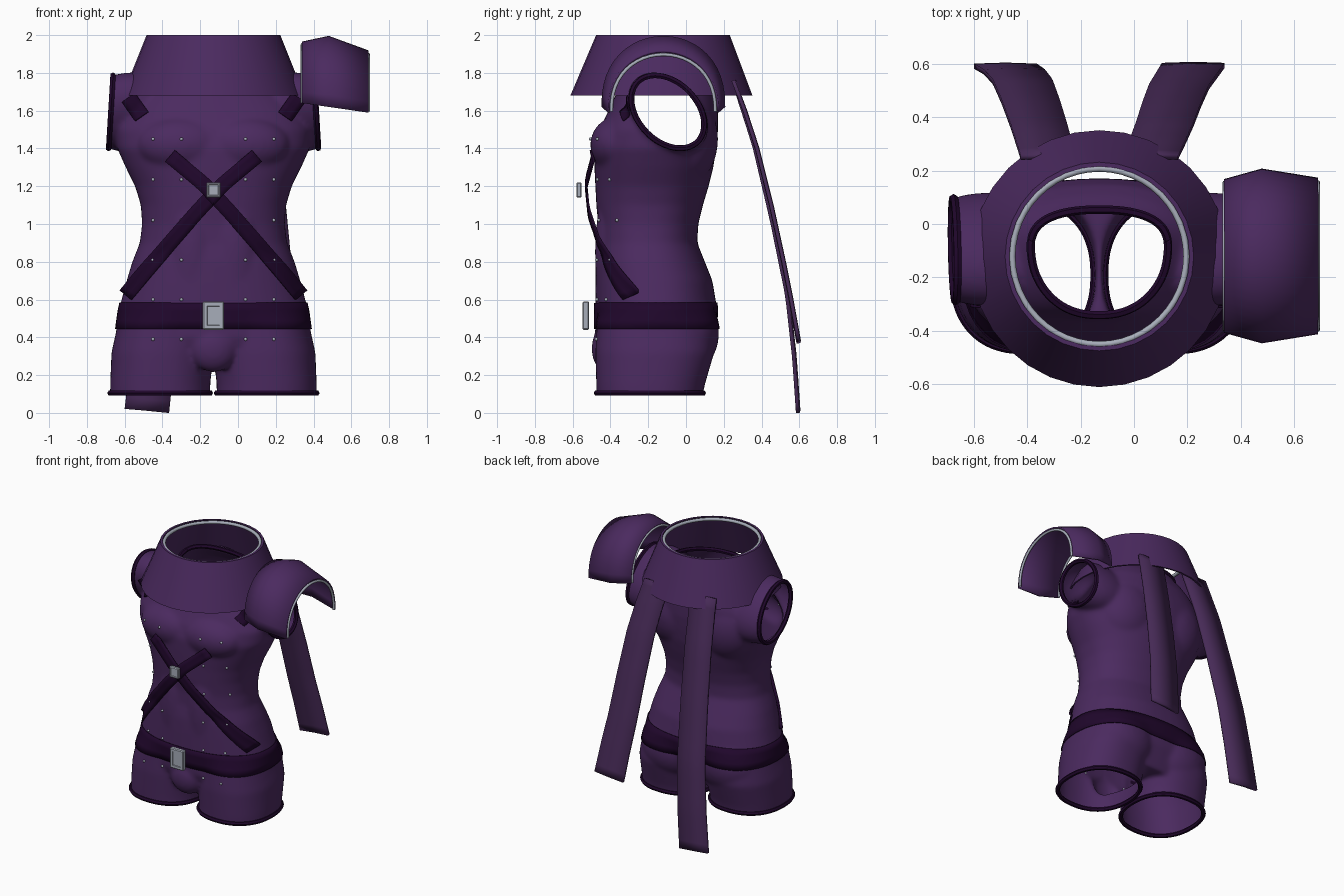
import bpy, bmesh, math
from mathutils import Vector, Matrix
from mathutils.bvhtree import BVHTree

if "Cube" in bpy.data.objects:
    bpy.data.objects.remove(bpy.data.objects["Cube"])

CX, CY = -0.13, -0.13   # body axis; all parts are built around x = 0 and shifted by CX


def material(name, rgb):
    m = bpy.data.materials.new(name)
    m.use_nodes = True
    m.diffuse_color = (*rgb, 1)
    m.node_tree.nodes["Principled BSDF"].inputs["Base Color"].default_value = (*rgb, 1)
    return m


PURPLE = material("purple cloth", (0.070, 0.023, 0.115))
RIBBON = material("ribbon purple", (0.062, 0.023, 0.094))
DARK = material("dark leather", (0.014, 0.002, 0.024))
SILVER = material("silver metal", (0.39, 0.42, 0.49))


def finish(name, bm, mat, angle=40, thickness=0):
    me = bpy.data.meshes.new(name)
    bmesh.ops.recalc_face_normals(bm, faces=bm.faces)
    bm.to_mesh(me)
    bm.free()
    ob = bpy.data.objects.new(name, me)
    ob.location.x = CX
    bpy.context.collection.objects.link(ob)
    me.materials.append(mat)
    if thickness:
        mod = ob.modifiers.new("thickness", "SOLIDIFY")
        mod.thickness, mod.offset = thickness, 0
    bpy.ops.object.select_all(action="DESELECT")
    ob.select_set(True)
    bpy.context.view_layer.objects.active = ob
    bpy.ops.object.shade_smooth_by_angle(angle=math.radians(angle))
    return ob


def loft(bm, rows, closed=False, caps=False):
    rings = [[bm.verts.new(p) for p in row] for row in rows]
    n = len(rings[0])
    for a, b in zip(rings, rings[1:]):
        for i in range(n if closed else n - 1):
            j = (i + 1) % n
            bm.faces.new((a[i], a[j], b[j], b[i]))
    if caps:
        bm.faces.new(rings[0][::-1])
        bm.faces.new(rings[-1])


def section(x, z, half, front, back, taper=0, power=2.3, n=48):
    """Rounded cross-section; taper narrows its front."""
    ring = []
    for i in range(n):
        c, s = math.cos(i * math.tau / n), math.sin(i * math.tau / n)
        px = math.copysign(abs(c) ** (2 / power), c) * half * (1 + taper * s)
        py = math.copysign(abs(s) ** (2 / power), s) * (back - front) / 2
        ring.append((x + px, (front + back) / 2 + py, z))
    return ring


def ellipsoid(bm, center, radii, tilt=0):
    bmesh.ops.create_uvsphere(bm, u_segments=32, v_segments=20, radius=1,
                              matrix=Matrix.Translation(center) @ Matrix.Rotation(math.radians(tilt), 4, "X")
                              @ Matrix.Diagonal((*radii, 1)))


def lerp_path(pts, n):
    out = []
    for i in range(n + 1):
        t = i / n * (len(pts) - 1)
        k = min(int(t), len(pts) - 2)
        out.append(Vector(pts[k]).lerp(Vector(pts[k + 1]), t - k))
    return out


# Torso: trunk, legs, shoulders and muscles fused into one skin
bm = bmesh.new()
trunk = [(.24, .50, -.42, .08), (.40, .52, -.48, .15), (.55, .50, -.48, .165),
         (.70, .46, -.48, .14), (.80, .43, -.478, .10), (.90, .39, -.465, .06),
         (1.0, .378, -.465, .065), (1.1, .385, -.475, .09), (1.2, .415, -.48, .12),
         (1.3, .465, -.485, .145), (1.4, .51, -.488, .16), (1.5, .52, -.46, .17),
         (1.6, .48, -.41, .17), (1.7, .40, -.365, .15), (1.77, .32, -.35, .11, .15),
         (1.83, .25, -.335, .065, .3), (1.92, .21, -.29, .03, .3)]
loft(bm, [section(0, *row) for row in trunk], True, True)
for s in (-1, 1):
    loft(bm, [section(s * .282, 0, .265, -.47, .07), section(s * .282, .15, .265, -.475, .10),
              section(s * .27, .32, .27, -.48, .15), section(s * .25, .5, .25, -.47, .15)], True, True)
    ellipsoid(bm, (s * .42, -.095, 1.59), (.305, .248, .172), -45)   # shoulder
    ellipsoid(bm, (s * .165, -.36, 1.42), (.24, .147, .15))           # chest muscle
    ellipsoid(bm, (s * .23, 0, .42), (.24, .175, .21))                # buttock
    ellipsoid(bm, (s * .2, -.02, 1.45), (.24, .19, .26))              # shoulder blade
    ellipsoid(bm, (s * .11, -.37, .85), (.14, .112, .4))              # belly muscle
ellipsoid(bm, (0, -.42, .34), (.125, .08, .125))
torso = finish("torso", bm, PURPLE)
mod = torso.modifiers.new("fuse", "REMESH")
mod.mode, mod.voxel_size = "VOXEL", 0.012
mod = torso.modifiers.new("relax", "SMOOTH")
mod.factor, mod.iterations = 0.5, 18
bm = bmesh.new()
bm.from_object(torso, bpy.context.evaluated_depsgraph_get())
bpy.data.objects.remove(torso)
skin = BVHTree.FromBMesh(bm)


def cut(point, normal, low, high):
    """Open the skin beyond a plane, within a height range."""
    point, normal = Vector(point), Vector(normal).normalized()
    verts = [v for v in bm.verts if low < v.co.z < high]
    edges = {e for v in verts for e in v.link_edges}
    faces = {f for v in verts for f in v.link_faces}
    bmesh.ops.bisect_plane(bm, geom=verts + list(edges) + list(faces), dist=1e-4,
                           plane_co=point, plane_no=normal)
    gone = [v for v in bm.verts if low < v.co.z < high and (v.co - point).dot(normal) > 2e-4]
    bmesh.ops.delete(bm, geom=gone, context="VERTS")


cut((0, 0, .105), (0, 0, -1), -1, .3)
cut((0, CY, 1.83), (0, -.15, 1), 1.5, 3)
for s in (-1, 1):
    cut((s * .543, 0, 1.6), (s, 0, .06), 1.2, 1.9)

# Dark piping along every opening
rim = bmesh.new()
made = {}
for e in bm.edges:
    if e.is_boundary:
        for v in e.verts:
            if v not in made:
                made[v] = rim.verts.new(v.co)
        rim.edges.new([made[v] for v in e.verts])
finish("torso", bm, PURPLE, 60)
piping = finish("opening_piping", rim, DARK)
bpy.ops.object.convert(target="CURVE")
piping = bpy.context.view_layer.objects.active
piping.data.bevel_depth, piping.data.bevel_resolution = 0.016, 1
if not piping.data.materials:
    piping.data.materials.append(DARK)


def front_y(x, z):
    hit = skin.ray_cast(Vector((x, -2, z)), Vector((0, 1, 0)))[0]
    return hit.y if hit else 9


# Belt hugging the hips
bm = bmesh.new()
rows = []
for z in (.445, .49, .54, .583):
    ring = []
    for i in range(72):
        d = Vector((math.cos(i * math.tau / 72), math.sin(i * math.tau / 72), 0))
        hit = skin.ray_cast(Vector((0, -.16, z)) + d * 2, -d)[0]
        ring.append(hit + d * .005)
    rows.append(ring)
loft(bm, rows, True)
finish("belt", bm, DARK, 50, .006)


# Crossed chest straps and shoulder straps
def strap(name, pts, width, side):
    rows = []
    path = lerp_path(pts, 24)
    for i, p in enumerate(path):
        d = path[min(i + 1, 24)] - path[max(i - 1, 0)]
        across = Vector((-d.z, 0, d.x)).normalized() * width / 2
        row = []
        for k in (-1, -.33, .33, 1):
            q = p + across * k
            q.y = min(q.y, front_y(q.x, q.z) - .006)
            row.append((q.x * side, q.y, q.z))
        rows.append(row)
    b = bmesh.new()
    loft(b, rows)
    finish(name, b, DARK, 50, .01)


for side, label in ((1, "left"), (-1, "right")):
    strap(label + "_chest_strap", [(-.23, -.49, 1.36), (-.05, -.53, 1.21), (.09, -.515, 1.06),
                                   (.23, -.46, .90), (.36, -.36, .75), (.465, -.255, .625)], .08, side)
    strap(label + "_shoulder_strap", [(.45, -.2, 1.67), (.38, -.2, 1.57)], .085, side)


# Buckles with an engraved frame
def buckle(name, y, z, size, margin):
    b = bmesh.new()
    bmesh.ops.create_cube(b, size=1, matrix=Matrix.Translation((0, y, z)) @ Matrix.Diagonal((*size, 1)))
    bmesh.ops.bevel(b, geom=b.edges[:], offset=.006, segments=1, affect="EDGES")
    face = min(b.faces, key=lambda f: f.calc_center_median().y)
    bmesh.ops.inset_individual(b, faces=[face], thickness=margin)
    bmesh.ops.inset_individual(b, faces=[face], thickness=.003, depth=-.005)
    finish(name, b, SILVER, 20)


buckle("belt_buckle", -.53, .515, (.114, .035, .15), .025)
buckle("chest_buckle", -.567, 1.18, (.076, .028, .082), .008)

# Rows of small studs on the front
bm = bmesh.new()
for z in (.39, .60, .81, 1.02, 1.235, 1.45):
    for x in (-.32, -.17, .17, .32):
        bmesh.ops.create_icosphere(bm, subdivisions=2, radius=.009,
                                   matrix=Matrix.Translation((x, front_y(x, z) - .004, z)))
finish("front_studs", bm, SILVER)

# Flared collar with a metal ring round its mouth
bm = bmesh.new()
profile = [(.354, 2.0), (.468, 1.715), (.482, 1.68), (.470, 1.68), (.338, 2.0), (.354, 2.0)]
loft(bm, [[(r * math.cos(i * math.tau / 32), CY + (z - 1.68) * .025 + r * math.sin(i * math.tau / 32), z)
           for i in range(32)] for r, z in profile], True)
bmesh.ops.remove_doubles(bm, verts=bm.verts, dist=1e-5)
finish("collar", bm, PURPLE, 35)


def tube(name, pts, radius, cyclic=False):
    cu = bpy.data.curves.new(name, "CURVE")
    cu.dimensions, cu.bevel_depth, cu.bevel_resolution = "3D", radius, 2
    sp = cu.splines.new("POLY")
    sp.points.add(len(pts) - 1)
    for q, p in zip(sp.points, pts):
        q.co = (*p, 1)
    sp.use_cyclic_u = cyclic
    cu.materials.append(SILVER)
    ob = bpy.data.objects.new(name, cu)
    ob.location.x = CX
    bpy.context.collection.objects.link(ob)


tube("collar_ring", section(0, 1.986, .327, -.122 - .33, -.122 + .33, power=2), .012, True)


# Left shoulder plate: an arched shell with metal edges
def arch(x, half, top, low):
    return [(x - CX, -.12 + half * math.cos(t), low + (top - low) * math.sin(t) ** .85)
            for t in (i * math.pi / 24 for i in range(25))]


bm = bmesh.new()
loft(bm, [arch(.34, .283, 1.96, 1.64), arch(.48, .322, 1.99, 1.62), arch(.69, .288, 1.913, 1.59)])
finish("left_shoulder_plate", bm, PURPLE, 45, .012)
tube("shoulder_plate_inner_edge", arch(.34, .275, 1.95, 1.64), .008)
tube("shoulder_plate_outer_edge", arch(.69, .275, 1.897, 1.595), .009)

# Two long ribbons hanging behind the collar
drops = {"left": (1, [(.25, 1.76), (.31, 1.6), (.375, 1.4), (.45, 1.1), (.515, .8), (.555, .6), (.595, .38)]),
         "right": (-1, [(.25, 1.76), (.36, 1.42), (.455, 1.02), (.535, .63), (.572, .3), (.592, .012)])}
for label, (side, pts) in drops.items():
    bm = bmesh.new()
    rows = []
    for i, p in enumerate(lerp_path([(0, *q) for q in pts], 24)):
        t = i / 24
        rows.append([(side * (.09 + .145 * t), p.y, p.z - .012 * t), (side * (.195 + .158 * t), p.y + .004, p.z),
                     (side * (.295 + .175 * t), p.y, p.z + .01 * t)])
    loft(bm, rows)
    finish(label + "_ribbon", bm, RIBBON, 50, .02)
